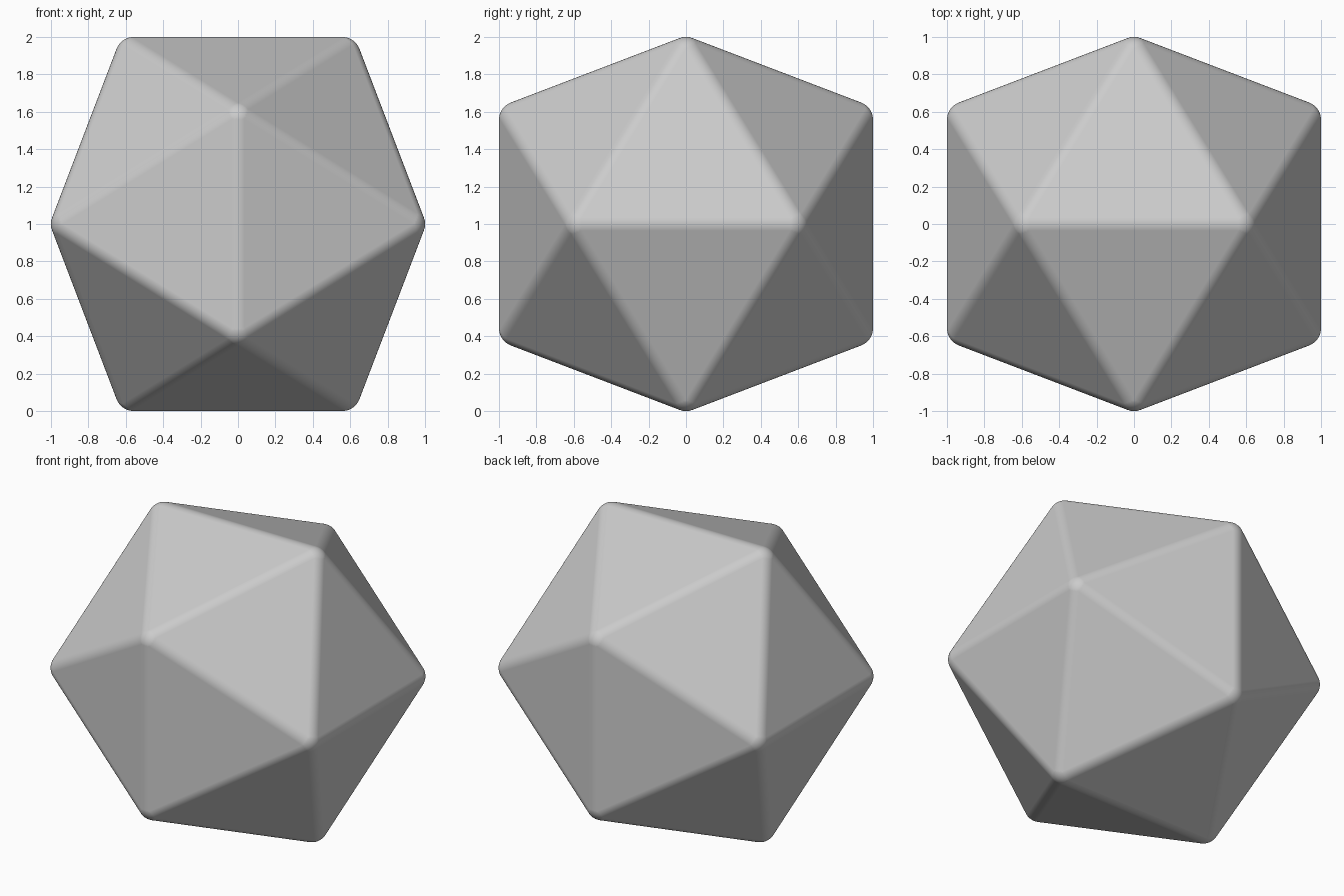
import bpy, bmesh
from mathutils import Vector

if "Cube" in bpy.data.objects:
    bpy.data.objects.remove(bpy.data.objects["Cube"])

CORE, ROUND = 0.9, 0.1            # sharp core half-size and rounding radius
PHI = (5 ** 0.5 - 1) / 2

# Twelve corners: three crossed golden rectangles
corners = []
for a in (-1, 1):
    for b in (-PHI, PHI):
        corners += [Vector((b, 0, a)), Vector((0, a, b)), Vector((a, b, 0))]


def hull(points):
    bm = bmesh.new()
    for p in points:
        bm.verts.new(p)
    res = bmesh.ops.convex_hull(bm, input=bm.verts[:])
    loose = [v for v in bm.verts if not v.link_faces]
    bmesh.ops.delete(bm, geom=loose, context='VERTS')
    return bm


# Rounding directions: finely divided 20-sided ball
ball = hull(corners)
bmesh.ops.subdivide_edges(ball, edges=ball.edges[:], cuts=11, use_grid_fill=True)
dirs = [v.co.normalized() for v in ball.verts]
ball.free()

# Push each direction out from the corner(s) it belongs to
points = []
for d in dirs:
    top = max(d.dot(c) for c in corners)
    points += [c * CORE + d * ROUND for c in corners if d.dot(c) > top - 1e-4]

# Rounded twenty-sided solid, standing on the ground
bm = hull(points)
bmesh.ops.dissolve_limit(bm, angle_limit=0.002, verts=bm.verts[:], edges=bm.edges[:])
bmesh.ops.recalc_face_normals(bm, faces=bm.faces[:])
bmesh.ops.translate(bm, verts=bm.verts[:], vec=(0, 0, 1))
for f in bm.faces:
    f.smooth = True
mesh = bpy.data.meshes.new("rounded_icosahedron")
bm.to_mesh(mesh)
bm.free()
obj = bpy.data.objects.new("rounded_icosahedron", mesh)
bpy.context.collection.objects.link(obj)

# Keep the large faces flat in shading
wn = obj.modifiers.new("flat_faces", 'WEIGHTED_NORMAL')
wn.weight = 100
